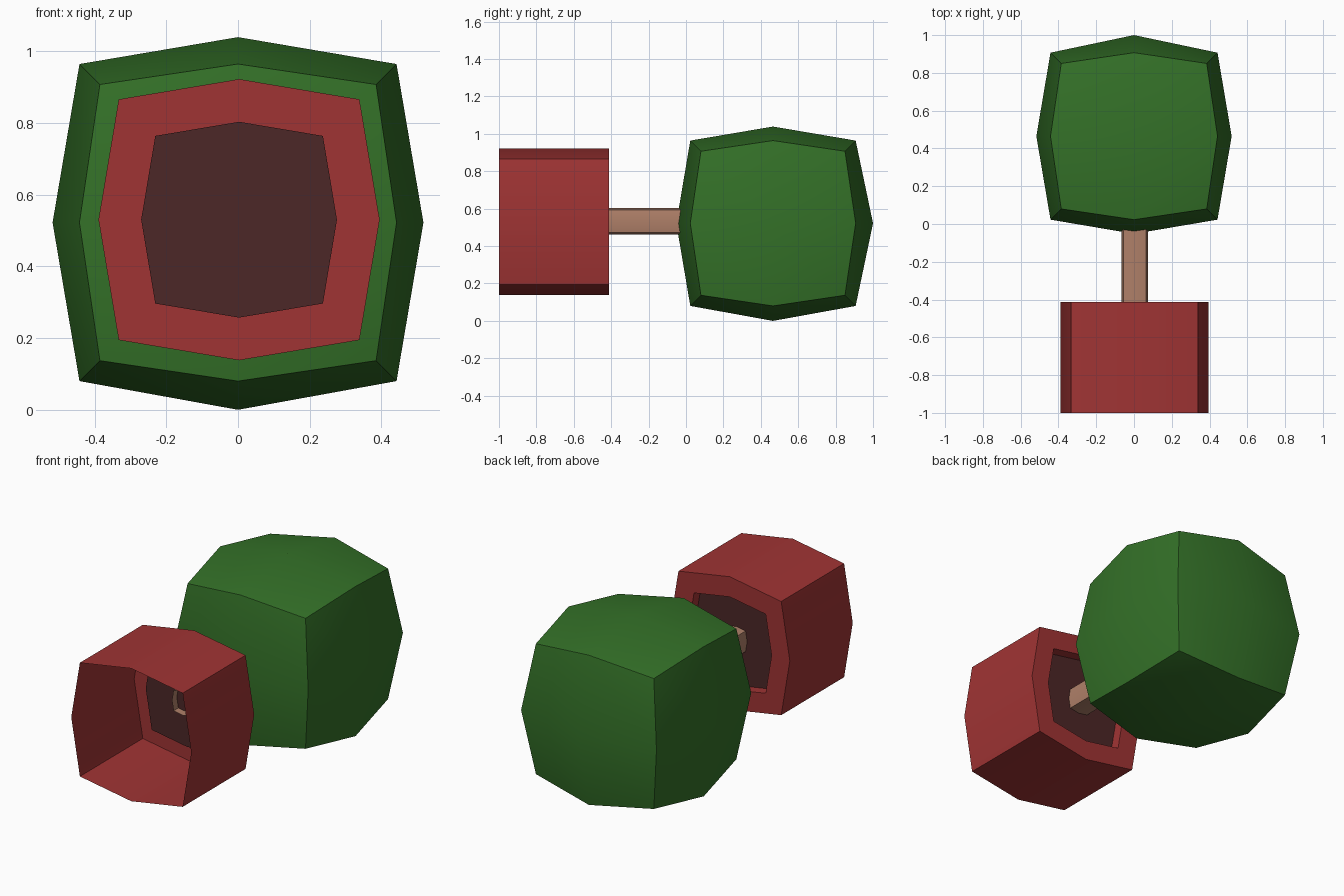
import bpy, bmesh
from mathutils import Vector

if "Cube" in bpy.data.objects:
    bpy.data.objects.remove(bpy.data.objects["Cube"])


def material(name, rgb):
    m = bpy.data.materials.new(name)
    m.diffuse_color = (*rgb, 1.0)
    m.use_nodes = True
    m.node_tree.nodes["Principled BSDF"].inputs["Base Color"].default_value = m.diffuse_color
    return m


green = material("leaf green", (0.034, 0.165, 0.021))
red = material("pot red", (0.350, 0.034, 0.034))
soil_brown = material("soil dark brown", (0.072, 0.020, 0.020))
bark = material("bark tan", (0.430, 0.215, 0.140))


def finish(name, bm, mats):
    me = bpy.data.meshes.new(name)
    bm.to_mesh(me)
    bm.free()
    ob = bpy.data.objects.new(name, me)
    bpy.context.collection.objects.link(ob)
    for m in mats:
        me.materials.append(m)
    bpy.context.view_layer.objects.active = ob
    ob.select_set(True)
    bpy.ops.object.shade_smooth_by_angle(angle=0.6)
    ob.select_set(False)
    return ob


def ring(bm, r, y, cx, cz):
    """Bulged-square octagon facing along y."""
    c = r * 0.856
    pts = [(r, 0), (c, c), (0, r), (-c, c), (-r, 0), (-c, -c), (0, -r), (c, -c)]
    return [bm.verts.new((cx + x, y, cz + z)) for x, z in pts]


def bridge(bm, a, b):
    for i in range(8):
        j = (i + 1) % 8
        bm.faces.new((a[i], a[j], b[j], b[i]))


def tube(bm, sections, cx, cz):
    rings = [ring(bm, r, y, cx, cz) for r, y in sections]
    for a, b in zip(rings, rings[1:]):
        bridge(bm, a, b)
    return rings


# leafy crown: cube cut 2x2 per side, edge middles and face centres bulged
bm = bmesh.new()
bmesh.ops.create_cube(bm, size=2)
bmesh.ops.subdivide_edges(bm, edges=bm.edges[:], cuts=1, use_grid_fill=True)
centre = Vector((0, 0.465, 0.522))
for v in bm.verts:
    axes = sum(abs(c) > 0.5 for c in v.co)
    back = axes == 1 and v.co.y > 0.5
    v.co = v.co * {3: 0.385, 2: 0.442, 1: 0.517}[axes] + centre
    if back:
        v.co.y = 1.0
    v.co.z = max(v.co.z, 0.0) if v.co.z > 0.01 else 0.0
finish("leafy_crown", bm, [green])

# pot: thin open wall, rim and the recess that holds the soil
bm = bmesh.new()
tube(bm, [(0.392, -1.0), (0.392, -0.413), (0.273, -0.413), (0.273, -0.475)], 0.003, 0.53)
bmesh.ops.recalc_face_normals(bm, faces=bm.faces[:])
finish("pot", bm, [red])

# soil closing the recess
bm = bmesh.new()
bm.faces.new(ring(bm, 0.273, -0.475, 0.003, 0.53)[::-1])
bmesh.ops.recalc_face_normals(bm, faces=bm.faces[:])
finish("soil", bm, [soil_brown])

# trunk: open tube running through the soil into the crown
bm = bmesh.new()
tube(bm, [(0.071, -0.52), (0.071, 0.02)], 0.004, 0.533)
bmesh.ops.recalc_face_normals(bm, faces=bm.faces[:])
finish("trunk", bm, [bark])
